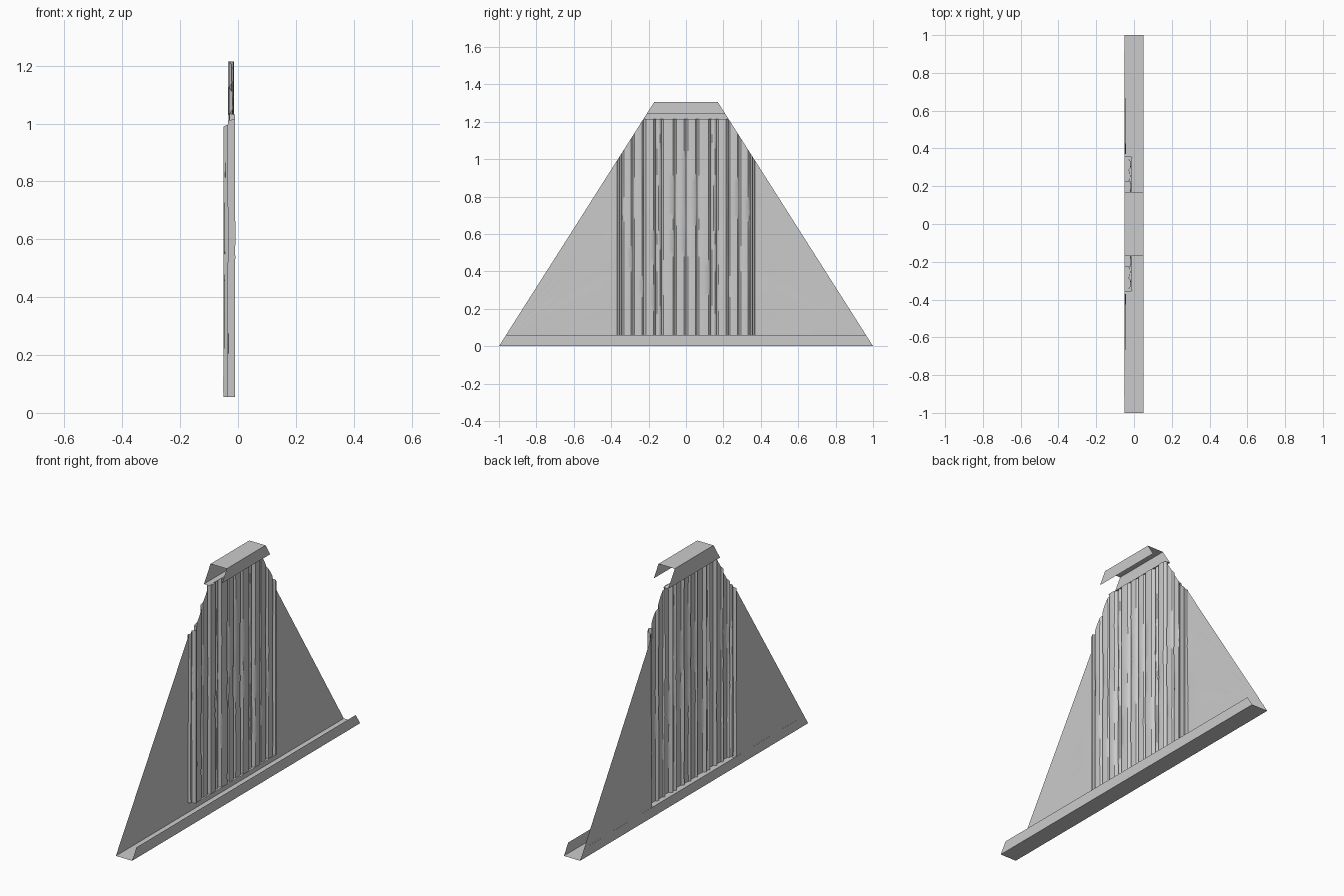
import bpy, bmesh, math, random

if "Cube" in bpy.data.objects:
    bpy.data.objects.remove(bpy.data.objects["Cube"])

random.seed(4)
H, HALF, TOP = 1.305, 1.0, 0.17      # trapezoid outline
Z0, Z1 = 0.055, 1.215                # sheet between the two channels
ROWS = 28


def half_width(z):
    return HALF - (HALF - TOP) * z / H


def edge_height(y):
    return (HALF - abs(y)) * H / (HALF - TOP)


def finish(name, bm, angle):
    bmesh.ops.remove_doubles(bm, verts=bm.verts, dist=0.0003)
    bmesh.ops.recalc_face_normals(bm, faces=bm.faces)
    mesh = bpy.data.meshes.new(name)
    bm.to_mesh(mesh)
    bm.free()
    ob = bpy.data.objects.new(name, mesh)
    bpy.context.collection.objects.link(ob)
    bpy.context.view_layer.objects.active = ob
    ob.select_set(True)
    bpy.ops.object.shade_smooth_by_angle(angle=math.radians(angle))
    ob.select_set(False)
    return ob


def channel(name, profile):
    """Bent strip whose ends follow the sloping outline."""
    bm = bmesh.new()
    pts = [[bm.verts.new((x, s * half_width(z), z)) for s in (-1, 1)] for x, z in profile]
    for a, b in zip(pts, pts[1:]):
        bm.faces.new((a[0], a[1], b[1], b[0]))
    return finish(name, bm, 30)


def sheet(name, stations, wobble, lean=0.0):
    """Weathered sheet from (y, x) stations, mirrored across y = 0."""
    bm = bmesh.new()
    cols = []
    for y, x in stations:
        top = min(Z1, edge_height(y))
        p1, p2 = random.uniform(0, 6), random.uniform(0, 6)
        col = []
        for i in range(ROWS + 1):
            t = i / ROWS
            z = Z0 + (top - Z0) * t
            fade = math.sin(math.pi * t)
            n = math.sin(7 * z + p1) + 0.6 * math.sin(19 * z + p2) + random.uniform(-.6, .6)
            col.append((x + lean * z + wobble * n * fade, y, z))
        cols.append(col)
    for s in (1, -1):
        grid = [[bm.verts.new((x, s * y, z)) for x, y, z in c] for c in cols]
        for a, b in zip(grid, grid[1:]):
            for i in range(ROWS):
                bm.faces.new((a[i], b[i], b[i + 1], a[i + 1]))
    return finish(name, bm, 35)


# Folded edge channels, both open towards the middle
channel("bottom_channel", [(-.05, Z0), (-.05, 0), (.05, 0), (.05, .06)])
channel("top_channel", [(-.05, Z1), (-.05, H), (.05, H), (.05, 1.24)])

# Raised planks: rounded faces with narrow grooves between them
bounds = [0, .06, .13, .165, .225, .285, .342]
depth = [-.020, -.016, -.024, -.015, -.021, -.018]
planks = []
for (a, b), x in zip(zip(bounds, bounds[1:]), depth):
    planks += [(a + .002, x - .010), (a + .010, x - .001), ((a + b) / 2, x + .001),
               (b - .010, x - .001), (b - .002, x - .010)]
planks[0] = (0, planks[0][1])
planks.append((.342, -.030))
planks.sort()
sheet("planks", planks, .0012)

# Edge posts stepping back to the side panels
sheet("edge_posts", [(.342, -.030), (.344, -.011), (.354, -.010), (.357, -.034),
                     (.366, -.034), (.370, -.050)], .0005)

# Flat side panels
sheet("side_panels", [(.370, -.05), (.40, -.05), (.46, -.05), (.55, -.05), (.65, -.05),
                      (.76, -.05), (.87, -.05), (half_width(Z0), -.05)], .0008, .007)

# Ledges closing the raised middle against the channels
for name, z, w, x1 in (("bottom_ledge", Z0, .357, -.012), ("top_ledge", Z1, half_width(Z1), -.018)):
    bm = bmesh.new()
    bm.faces.new([bm.verts.new((x, y, z)) for x, y in ((-.05, -w), (x1, -w), (x1, w), (-.05, w))])
    finish(name, bm, 30)
